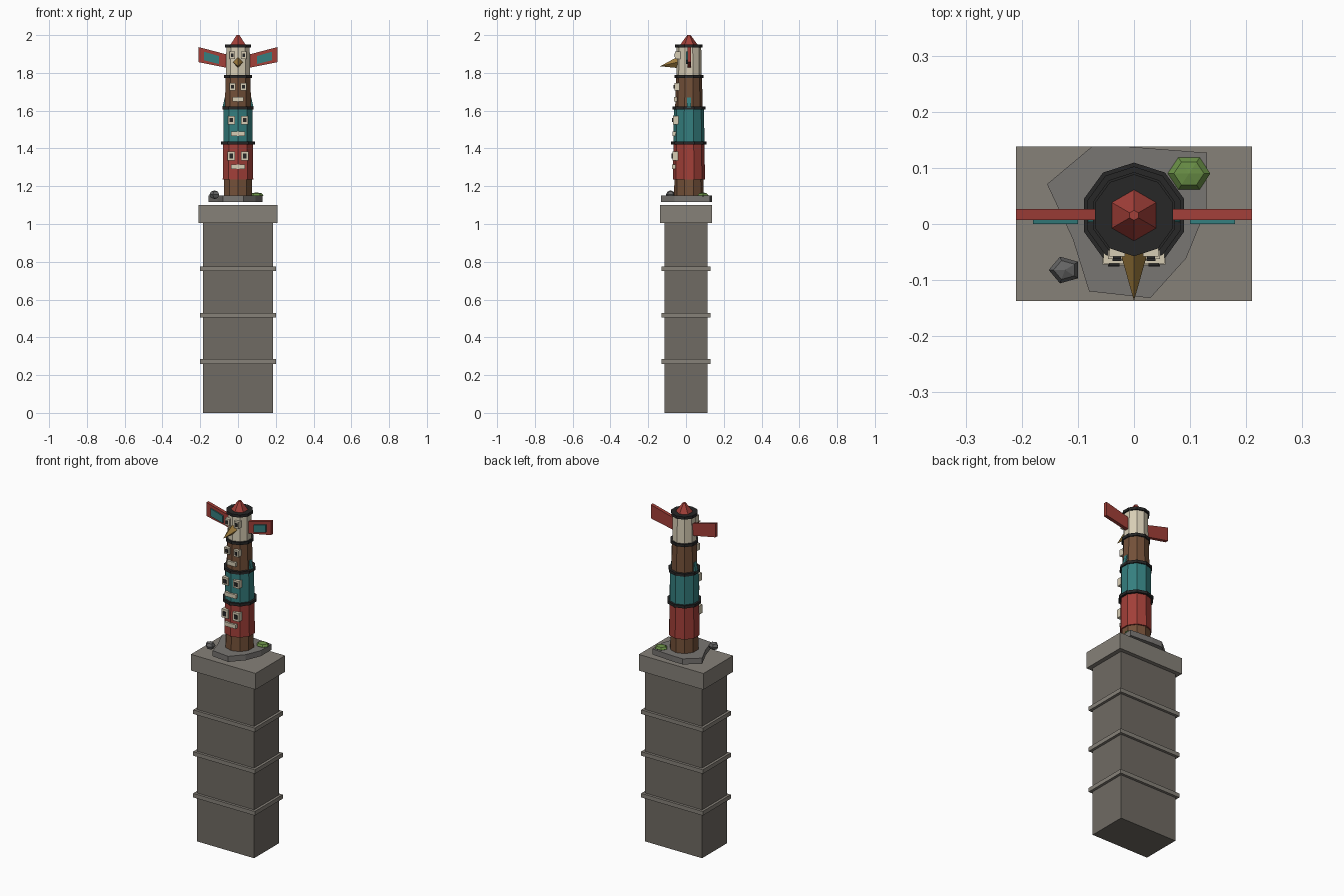
import bpy, bmesh, math
from mathutils import Matrix, Vector

if "Cube" in bpy.data.objects:
    bpy.data.objects.remove(bpy.data.objects["Cube"])

CY = 0.0155  # pole axis offset in y


def material(name, rgb):
    m = bpy.data.materials.new(name)
    m.diffuse_color = (*rgb, 1)
    m.use_nodes = True
    m.node_tree.nodes["Principled BSDF"].inputs["Base Color"].default_value = m.diffuse_color
    return m


STONE = material("stone", (0.16, 0.145, 0.125))
CAP = material("cap_stone", (0.24, 0.22, 0.19))
SLAB = material("slab_stone", (0.19, 0.18, 0.17))
ROCK = material("rock_grey", (0.13, 0.13, 0.13))
WOOD = material("wood", (0.17, 0.08, 0.04))
RED = material("red", (0.36, 0.05, 0.04))
TEAL = material("teal", (0.035, 0.21, 0.21))
CREAM = material("cream", (0.68, 0.61, 0.46))
BLACK = material("black", (0.02, 0.02, 0.02))
GOLD = material("gold", (0.36, 0.21, 0.05))
GREEN = material("green", (0.14, 0.27, 0.06))


def finish(name, bm, mat):
    bmesh.ops.recalc_face_normals(bm, faces=bm.faces)
    me = bpy.data.meshes.new(name)
    bm.to_mesh(me)
    bm.free()
    me.materials.append(mat)
    ob = bpy.data.objects.new(name, me)
    bpy.context.collection.objects.link(ob)
    return ob


def box(name, x0, x1, y0, y1, z0, z1, mat):
    bm = bmesh.new()
    c = Vector(((x0 + x1) / 2, (y0 + y1) / 2, (z0 + z1) / 2))
    size = Matrix.Diagonal((x1 - x0, y1 - y0, z1 - z0, 1))
    bmesh.ops.create_cube(bm, size=1, matrix=Matrix.Translation(c) @ size)
    return finish(name, bm, mat)


def drum(name, z0, z1, r0, r1, mat, sides=10):
    # prism or frustum on the pole axis with a corner facing -y
    bm = bmesh.new()
    mtx = Matrix.Translation((0, CY, (z0 + z1) / 2)) @ Matrix.Rotation(-math.pi / 2, 4, 'Z')
    # create_cone puts its first corner on +y; rotate so one lies on -y
    mtx = mtx @ Matrix.Rotation(-math.pi / 2, 4, 'Z')
    bmesh.ops.create_cone(bm, cap_ends=True, segments=sides, radius1=r0, radius2=r1,
                          depth=z1 - z0, matrix=mtx)
    return finish(name, bm, mat)


def slab(name, pts, axis, a, b, mat):
    # extrude a flat outline along y or z from a to b
    bm = bmesh.new()
    mk = (lambda p, t: (p[0], t, p[1])) if axis == 'y' else (lambda p, t: (p[0], p[1], t))
    lo = [bm.verts.new(mk(p, a)) for p in pts]
    hi = [bm.verts.new(mk(p, b)) for p in pts]
    bm.faces.new(lo)
    bm.faces.new(hi)
    for i in range(len(pts)):
        j = (i + 1) % len(pts)
        bm.faces.new((lo[i], lo[j], hi[j], hi[i]))
    return finish(name, bm, mat)


def blob(name, loc, scale, sides, mat):
    bm = bmesh.new()
    bmesh.ops.create_uvsphere(bm, u_segments=sides, v_segments=4, radius=1,
                              matrix=Matrix.Translation(loc) @ Matrix.Diagonal((*scale, 1))
                              @ Matrix.Rotation(math.pi / 2, 4, 'Z'))
    return finish(name, bm, mat)


# Pedestal
box("pedestal", -0.185, 0.185, -0.115, 0.115, 0, 1.005, STONE)
for i, z in enumerate((0.272, 0.517, 0.762)):
    box(f"pedestal_band_{i}", -0.2, 0.2, -0.13, 0.13, z - 0.012, z + 0.012, CAP)
box("pedestal_cap", -0.21, 0.21, -0.137, 0.138, 1.005, 1.10, CAP)

# Ground slab, rock and bush
slab("ground_slab", [(-0.155, 0.071), (-0.109, -0.027), (-0.08, -0.12), (0.029, -0.132),
                     (0.093, -0.061), (0.129, 0.027), (0.13, 0.127), (-0.012, 0.138),
                     (-0.075, 0.138)], 'z', 1.117, 1.15, SLAB)
blob("rock", (-0.123, -0.082, 1.155), (0.029, 0.025, 0.023), 5, ROCK)
blob("bush", (0.098, 0.09, 1.152), (0.038, 0.033, 0.015), 6, GREEN)

# Pole sections
drum("pole_foot", 1.14, 1.24, 0.079, 0.077, WOOD)
drum("red_section", 1.235, 1.43, 0.085, 0.082, RED)
drum("teal_section", 1.43, 1.61, 0.082, 0.080, TEAL)
drum("wood_section", 1.61, 1.78, 0.073, 0.069, WOOD)
drum("cream_section", 1.78, 1.94, 0.067, 0.065, CREAM)
for i, (z, r) in enumerate(((1.43, 0.094), (1.613, 0.087), (1.782, 0.077), (1.942, 0.073))):
    drum(f"ring_{i}", z - 0.008, z + 0.008, r, r, BLACK)
drum("crown", 1.948, 2.0, 0.047, 0.009, RED, 6)

# Faces: eyes with pupils, and mouths (eye z, eye x, width, height, front y, mouth z, mouth half width)
FACES = {"red": (1.36, 0.036, 0.040, 0.050, -0.072, 1.302, 0.036),
         "teal": (1.55, 0.035, 0.038, 0.044, -0.070, 1.477, 0.036),
         "wood": (1.727, 0.030, 0.032, 0.038, -0.062, 1.66, 0.028),
         "cream": (1.893, 0.030, 0.028, 0.040, -0.058, None, 0)}
for n, (z, x, w, h, y, mz, mw) in FACES.items():
    for side, s in (("left", -1), ("right", 1)):
        c = s * x
        box(f"{n}_eye_{side}", c - w / 2, c + w / 2, y, y + 0.035, z - h / 2, z + h / 2, CREAM)
        box(f"{n}_pupil_{side}", c - w / 4, c + w / 4, y - 0.004, y + 0.01,
            z - h / 4, z + h / 4, BLACK)
    if mz:
        box(f"{n}_mouth", -mw, mw, y - 0.002, y + 0.035, mz - 0.012, mz + 0.012, CREAM)

# Beak
bm = bmesh.new()
base = [bm.verts.new(p) for p in ((0, -0.045, 1.885), (0.026, -0.045, 1.857),
                                  (0, -0.045, 1.826), (-0.026, -0.045, 1.857))]
tip = bm.verts.new((0, -0.137, 1.835))
bm.faces.new(base)
for i in range(4):
    bm.faces.new((base[i], base[(i + 1) % 4], tip))
finish("beak", bm, GOLD)

# Wings, wing insets and small side fins
for side, s in (("left", -1), ("right", 1)):
    wing = [(0.05, 1.825), (0.21, 1.857), (0.21, 1.937), (0.05, 1.895)]
    inset = [(0.10, 1.847), (0.18, 1.867), (0.18, 1.912), (0.10, 1.889)]
    fin = [(0.055, 1.615), (0.083, 1.615), (0.070, 1.67), (0.055, 1.67)]
    flip = lambda pts: [(s * x, z) for x, z in pts]
    slab(f"wing_{side}", flip(wing), 'y', 0.007, 0.027, RED)
    slab(f"wing_inset_{side}", flip(inset), 'y', 0.0, 0.01, TEAL)
    slab(f"fin_{side}", flip(fin), 'y', 0.004, 0.027, TEAL)
